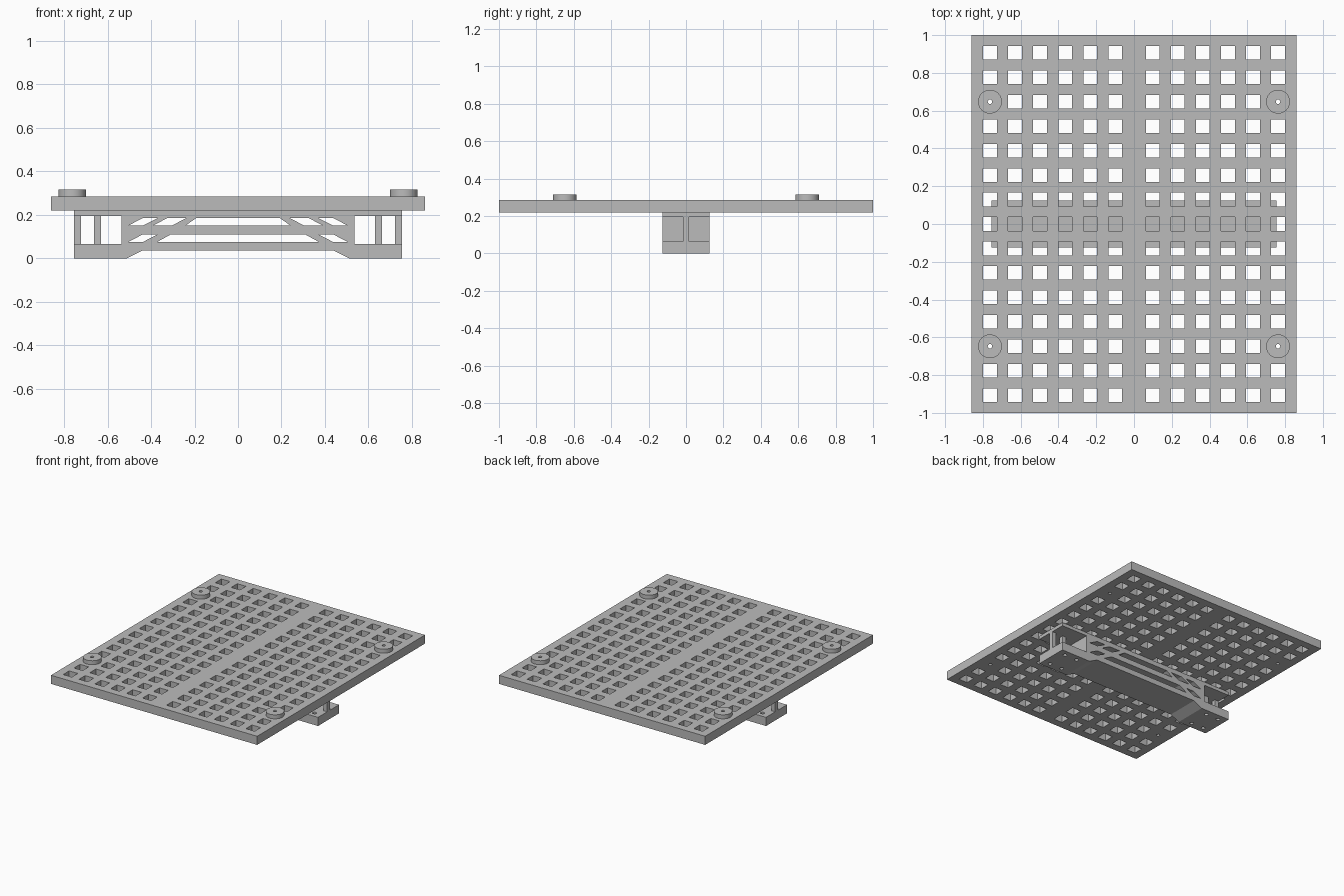
import bpy, bmesh
from mathutils import Matrix

cube = bpy.data.objects.get("Cube")
if cube:
    bpy.data.objects.remove(cube, do_unlink=True)

grey = bpy.data.materials.new("plain_grey")
grey.use_nodes = True
colour = (0.5, 0.5, 0.5, 1)
grey.diffuse_color = colour
grey.node_tree.nodes["Principled BSDF"].inputs["Base Color"].default_value = colour


def finish(name, bm):
    bmesh.ops.recalc_face_normals(bm, faces=bm.faces)
    mesh = bpy.data.meshes.new(name)
    bm.to_mesh(mesh)
    bm.free()
    mesh.materials.append(grey)
    obj = bpy.data.objects.new(name, mesh)
    bpy.context.collection.objects.link(obj)
    return obj


def add_box(bm, x0, x1, y0, y1, z0, z1):
    m = Matrix.Translation(((x0 + x1) / 2, (y0 + y1) / 2, (z0 + z1) / 2))
    bmesh.ops.create_cube(bm, size=1, matrix=m @ Matrix.Diagonal((x1 - x0, y1 - y0, z1 - z0, 1)))


def add_cylinder(bm, x, y, r, z0, z1, sides):
    bmesh.ops.create_cone(bm, cap_ends=True, segments=sides, radius1=r, radius2=r,
                          depth=z1 - z0, matrix=Matrix.Translation((x, y, (z0 + z1) / 2)))


def add_prism(bm, outline, half):
    face = bm.faces.new([bm.verts.new((x, -half, z)) for x, z in outline])
    new = bmesh.ops.extrude_face_region(bm, geom=[face])["geom"]
    verts = [v for v in new if isinstance(v, bmesh.types.BMVert)]
    bmesh.ops.translate(bm, verts=verts, vec=(0, 2 * half, 0))


def cut(obj, cutter_bm):
    cutter = finish("cutter", cutter_bm)
    cutter.hide_render = True
    mod = obj.modifiers.new("cut", 'BOOLEAN')
    mod.operation = 'DIFFERENCE'
    mod.solver = 'EXACT'
    mod.object = cutter
    bpy.context.view_layer.objects.active = obj
    bpy.ops.object.modifier_apply(modifier=mod.name)
    bpy.data.objects.remove(cutter, do_unlink=True)


# Perforated platform: grid cells, skipping the square openings
PLATE_LOW, PLATE_TOP, HOLE = 0.22, 0.285, 0.036
cols = [s * (0.1 + 0.1325 * i) for s in (-1, 1) for i in range(6)]
rows = [0.1295 * j for j in range(-7, 8)]
pads = [(sx * cols[-1], sy * rows[12]) for sx in (-1, 1) for sy in (-1, 1)]


def grid_lines(centres, edge):
    return sorted([-edge, edge] + [c + s * HOLE for c in centres for s in (-1, 1)])


xs, ys = grid_lines(cols, 0.86), grid_lines(rows, 1.0)
bm = bmesh.new()
grid = [[bm.verts.new((x, y, PLATE_LOW)) for y in ys] for x in xs]
for i in range(len(xs) - 1):
    for j in range(len(ys) - 1):
        cx, cy = (xs[i] + xs[i + 1]) / 2, (ys[j] + ys[j + 1]) / 2
        under_pad = any(abs(cx - px) < 0.01 and abs(cy - py) < 0.01 for px, py in pads)
        if i % 2 and j % 2 and not under_pad:
            continue
        bm.faces.new([grid[i][j], grid[i + 1][j], grid[i + 1][j + 1], grid[i][j + 1]])
new = bmesh.ops.extrude_face_region(bm, geom=bm.faces[:])["geom"]
bmesh.ops.translate(bm, verts=[v for v in new if isinstance(v, bmesh.types.BMVert)],
                    vec=(0, 0, PLATE_TOP - PLATE_LOW))
platform = finish("platform", bm)

# Round corner pads with a small bore through pad and platform
bm = bmesh.new()
for x, y in pads:
    add_cylinder(bm, x, y, 0.063, PLATE_TOP, 0.315, 48)
pad_set = finish("corner_pads", bm)
for target in (platform, pad_set):
    bores = bmesh.new()
    for x, y in pads:
        add_cylinder(bores, x, y, 0.012, 0.1, 0.4, 16)
    cut(target, bores)

# Support beam: outline with chamfered feet
half = [(0.44, 0.035), (0.51, 0), (0.755, 0), (0.755, PLATE_LOW)]
bm = bmesh.new()
add_prism(bm, half + [(-x, z) for x, z in reversed(half)], 0.125)
beam = finish("support_beam", bm)

# Truss openings and open end bays
openings = bmesh.new()
LOW, UP = (0.075, 0.11), (0.15, 0.185)
for (z0, z1), low, high in ((LOW, 0.372, 0.308), (UP, 0.242, 0.192)):
    add_prism(openings, [(-low, z0), (low, z0), (high, z1), (-high, z1)], 0.3)
for s in (-1, 1):
    for (z0, z1), a, b in ((LOW, 0.437, 0.505), (UP, 0.305, 0.392), (UP, 0.437, 0.505)):
        add_prism(openings, [(s * a, z0), (s * b, z0), (s * (b - 0.068), z1),
                             (s * (a - 0.068), z1)], 0.3)
    x0, x1 = sorted((s * 0.535, s * 0.9))
    add_box(openings, x0, x1, -0.3, 0.3, 0.065, 0.195)
cut(beam, openings)

# Bolt holes in the feet
bolts = bmesh.new()
for sx in (-1, 1):
    for x in (0.59, 0.695):
        for y in (-0.08, 0.08):
            add_cylinder(bolts, sx * x, y, 0.014, -0.1, 0.1, 16)
cut(beam, bolts)

# Slim posts standing in the end bays
bm = bmesh.new()
for s in (-1, 1):
    for a, b in ((0.63, 0.662), (0.722, 0.755)):
        x0, x1 = sorted((s * a, s * b))
        add_box(bm, x0, x1, -0.015, 0.015, 0.065, 0.195)
finish("bay_posts", bm)

# Smooth the round pads only
bpy.ops.object.select_all(action='DESELECT')
pad_set.select_set(True)
bpy.context.view_layer.objects.active = pad_set
bpy.ops.object.shade_smooth_by_angle(angle=0.6)
